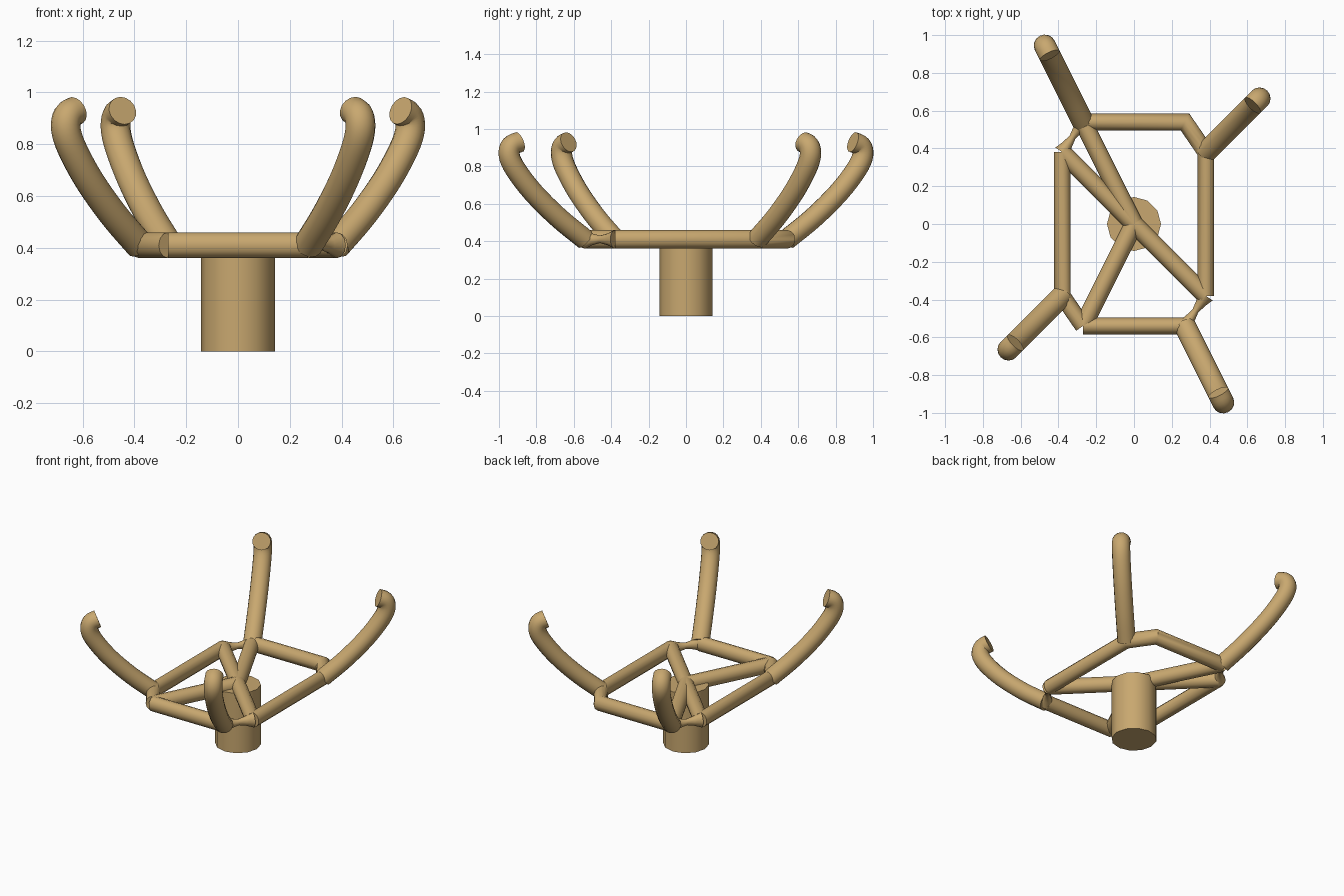
import bpy, bmesh, math
from mathutils import Vector

if "Cube" in bpy.data.objects:
    bpy.data.objects.remove(bpy.data.objects["Cube"])

mat = bpy.data.materials.new("tan")
mat.diffuse_color = (0.58, 0.39, 0.16, 1)
mat.use_nodes = True
mat.node_tree.nodes["Principled BSDF"].inputs["Base Color"].default_value = mat.diffuse_color
UP = Vector((0, 0, 1))
Z = 0.41  # height of the frame's centre line


def finish(name, bm, angle=50):
    bmesh.ops.recalc_face_normals(bm, faces=bm.faces)
    me = bpy.data.meshes.new(name)
    bm.to_mesh(me)
    bm.free()
    ob = bpy.data.objects.new(name, me)
    bpy.context.collection.objects.link(ob)
    me.materials.append(mat)
    bpy.ops.object.select_all(action='DESELECT')
    ob.select_set(True)
    bpy.context.view_layer.objects.active = ob
    bpy.ops.object.shade_smooth_by_angle(angle=math.radians(angle))
    return ob


def tube(name, pts, wide, tall, sides=12, scales=None, side=None):
    """Sweep an ellipse along a path with mitred corners and closed ends."""
    bm = bmesh.new()
    pts = [Vector(p) for p in pts]
    rings = []
    for i, p in enumerate(pts):
        d0 = (p - pts[i - 1]).normalized() if i > 0 else None
        d1 = (pts[i + 1] - p).normalized() if i < len(pts) - 1 else None
        d0, d1 = d0 or d1, d1 or d0
        t = (d0 + d1).normalized()
        s = side or t.cross(UP).normalized()
        u = s.cross(t).normalized()
        miter = 1 / max(t.dot(d0), 0.5)
        w = wide * (1 if side else miter)
        k = scales[i] if scales else 1
        rings.append([bm.verts.new(p + k * (s * w * math.cos(a) + u * tall * math.sin(a)))
                      for a in (2 * math.pi * j / sides for j in range(sides))])
    for a, b in zip(rings, rings[1:]):
        for j in range(sides):
            n = (j + 1) % sides
            bm.faces.new((a[j], a[n], b[n], b[j]))
    bm.faces.new(rings[0])
    bm.faces.new(rings[-1])
    return finish(name, bm)


def flat(*xy):
    return [(x, y, Z) for x, y in xy]


def smooth_path(pts, steps=4):
    """Catmull-Rom interpolation of (offset, z) points."""
    p = [Vector(q) for q in pts]
    p = [2 * p[0] - p[1]] + p + [2 * p[-1] - p[-2]]
    out = []
    for i in range(1, len(p) - 2):
        a, b, c, d = p[i - 1:i + 3]
        for k in range(steps):
            t = k / steps
            out.append(0.5 * (2 * b + (c - a) * t + (2 * a - 5 * b + 4 * c - d) * t ** 2
                              + (3 * b - a - 3 * c + d) * t ** 3))
    return out + [p[-2]]


# Centre post
bm = bmesh.new()
bmesh.ops.create_cone(bm, cap_ends=True, segments=12, radius1=0.143, radius2=0.143, depth=0.41)
bmesh.ops.translate(bm, verts=bm.verts, vec=(0, 0, 0.205))
finish("post", bm)

# Frame corners: narrow pair (ax, ay) and wide pair (b, b)
ax, ay, b = 0.27, 0.54, 0.38
W, T = 0.044, 0.05

# Outer ring bars
tube("back_right_rail", flat((-ax, ay), (ax, ay), (b, b), (b, -b)), W, T)
tube("left_rail", flat((-ax, -ay), (-b, -b), (-b, b)), W, T)
tube("front_rail", flat((-ax, -ay), (ax, -ay)), W, T)

# Pinched corner links
for sg, label in ((1, "front_right"), (-1, "back_left")):
    p, q = Vector((sg * b, -sg * b, Z)), Vector((sg * ax, -sg * ay, Z))
    tube(label + "_link", [p.lerp(q, t) for t in (0, 0.25, 0.5, 0.75, 1)],
         W, T, scales=(1, 0.62, 0.4, 0.62, 1))

# Spokes
for label, x, y in (("back_left", -ax, ay), ("left", -b, b),
                    ("right", b, -b), ("front_left", -ax, -ay)):
    tube(label + "_spoke", flat((0, 0), (x, y)), 0.048, T)

# Upright curved arms with inward hooked tips
profile = smooth_path([(0, 0.41), (0.14, 0.525), (0.275, 0.66), (0.37, 0.785),
                       (0.403, 0.86), (0.392, 0.91), (0.35, 0.93)])
for label, x, y in (("back_left", -ax, ay), ("back_right", b, b),
                    ("front_right", ax, -ay), ("front_left", -b, -b)):
    base = Vector((x, y, 0))
    path = [base * (1 + o / 0.537) + UP * z for o, z in profile]
    tube(label + "_arm", path, 0.058, 0.056, 16, side=base.cross(UP).normalized())
